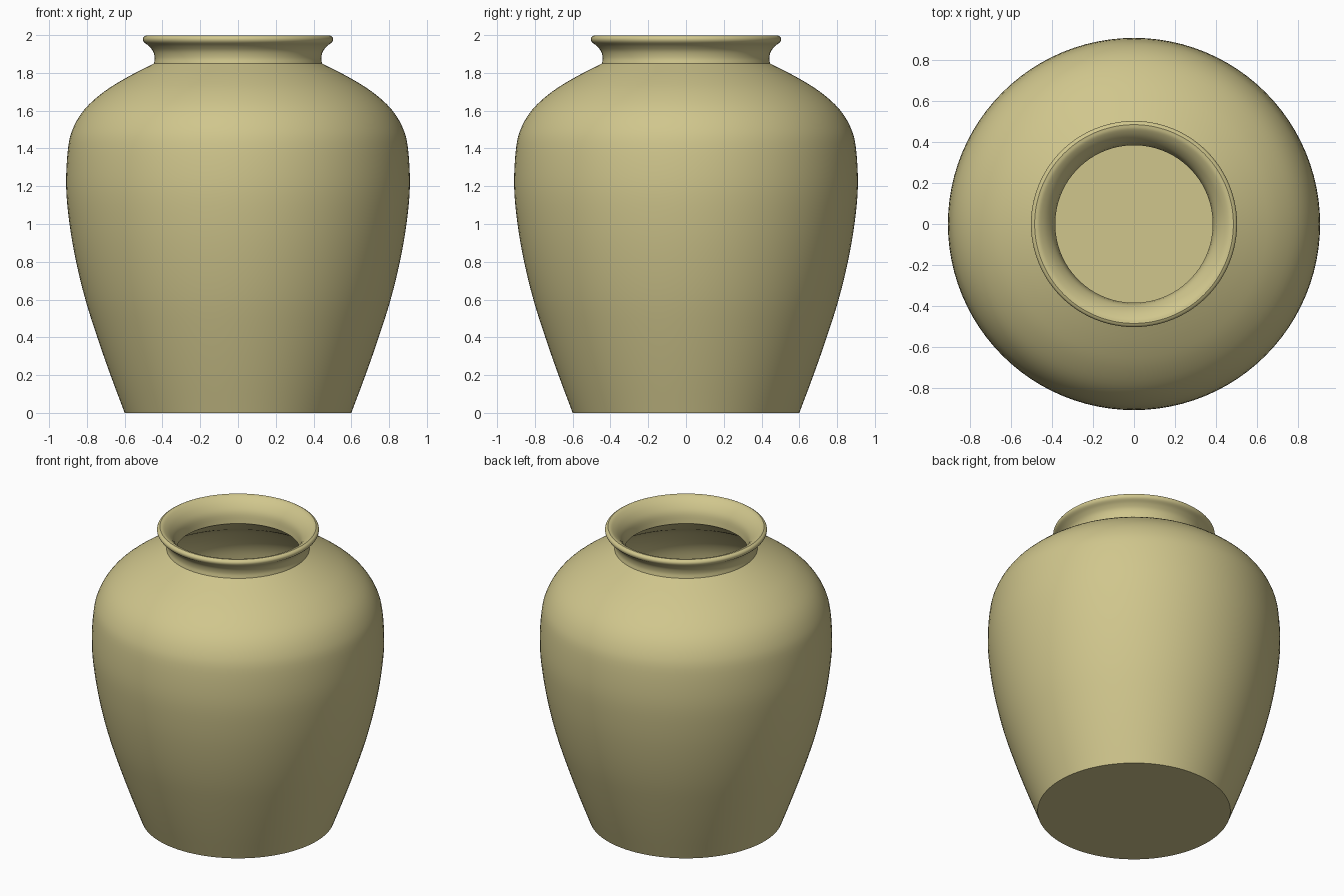
import bpy, bmesh, math
from mathutils import Vector

cube = bpy.data.objects.get("Cube")
if cube:
    bpy.data.objects.remove(cube, do_unlink=True)

# One clay colour for the whole jar
clay = bpy.data.materials.new("pale_olive_clay")
clay.use_nodes = True
COLOUR = (0.63, 0.565, 0.265, 1.0)
clay.diffuse_color = COLOUR
bsdf = next(n for n in clay.node_tree.nodes if n.type == 'BSDF_PRINCIPLED')
bsdf.inputs["Base Color"].default_value = COLOUR
bsdf.inputs["Roughness"].default_value = 0.7


def smooth_path(points, steps=4):
    """Catmull-Rom curve through (radius, height) points."""
    p = [Vector(q) for q in points]
    p = [2 * p[0] - p[1]] + p + [2 * p[-1] - p[-2]]
    path = []
    for a, b, c, d in zip(p, p[1:], p[2:], p[3:]):
        for i in range(steps):
            t = i / steps
            path.append(0.5 * (2 * b + (c - a) * t + (2 * a - 5 * b + 4 * c - d) * t ** 2
                               + (3 * b - a - 3 * c + d) * t ** 3))
    return path + [p[-2]]


def lathe(name, sections, segments=96):
    """Spin joined profile sections about z; section ends stay sharp."""
    bm = bmesh.new()
    path = []
    for s in sections:
        path += s if not path else s[1:]
    verts = [bm.verts.new((r, 0, z)) for r, z in path]
    edges = [bm.edges.new(pair) for pair in zip(verts, verts[1:])]
    bmesh.ops.spin(bm, geom=verts + edges, cent=(0, 0, 0), axis=(0, 0, 1),
                   angle=math.tau, steps=segments)
    bmesh.ops.remove_doubles(bm, verts=bm.verts, dist=1e-5)
    bmesh.ops.recalc_face_normals(bm, faces=bm.faces)
    mesh = bpy.data.meshes.new(name)
    bm.to_mesh(mesh)
    bm.free()
    mesh.materials.append(clay)
    obj = bpy.data.objects.new(name, mesh)
    bpy.context.collection.objects.link(obj)
    bpy.ops.object.select_all(action='DESELECT')
    obj.select_set(True)
    bpy.context.view_layer.objects.active = obj
    bpy.ops.object.shade_smooth_by_angle(angle=math.radians(32))
    return obj


# Outer surface: base, swelling body, neck and rolled lip
base = [Vector((0, 0)), Vector((0.6, 0))]
body = smooth_path([(0.6, 0), (0.675, 0.2), (0.745, 0.4), (0.808, 0.6), (0.857, 0.8),
                    (0.892, 1.0), (0.91, 1.2), (0.9, 1.4), (0.872, 1.51), (0.81, 1.61),
                    (0.71, 1.7), (0.59, 1.775), (0.445, 1.85)])
neck = smooth_path([(0.445, 1.85), (0.441, 1.88), (0.45, 1.915), (0.472, 1.942), (0.497, 1.962),
                    (0.504, 1.978), (0.499, 1.991), (0.486, 1.999)])
# Inside: flared throat, hollow wall and floor
throat = smooth_path([(0.486, 1.999), (0.462, 1.992), (0.425, 1.96), (0.395, 1.91), (0.385, 1.84)])
hollow = smooth_path([(0.385, 1.84), (0.56, 1.722), (0.68, 1.65), (0.77, 1.56), (0.82, 1.48),
                      (0.843, 1.38), (0.85, 1.2), (0.832, 1.0), (0.797, 0.8), (0.748, 0.6),
                      (0.687, 0.4), (0.617, 0.2), (0.563, 0.06)])
floor = [Vector((0.563, 0.06)), Vector((0, 0.06))]

lathe("jar", [base, body, neck, throat, hollow, floor])
